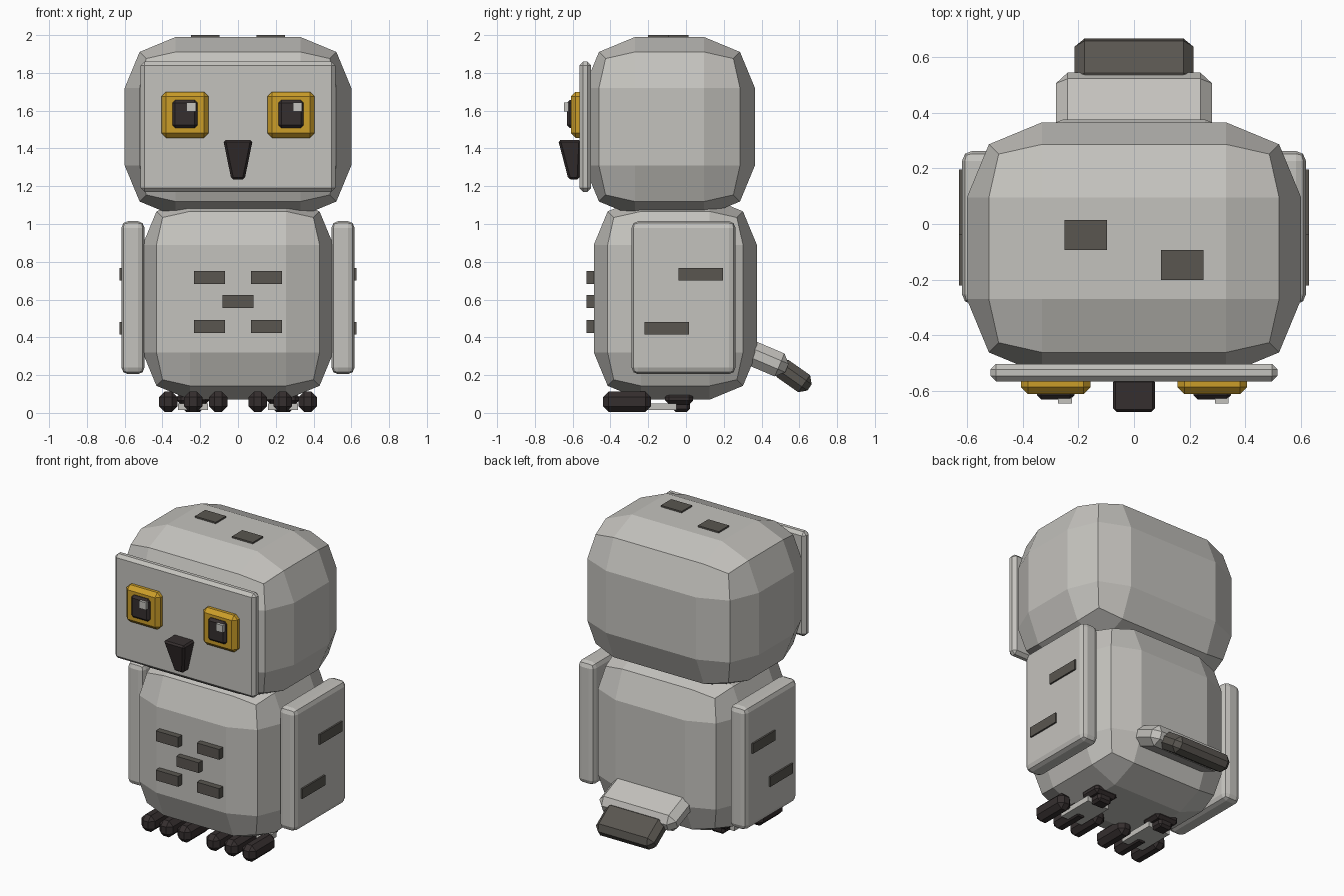
import bpy, bmesh
from math import radians
from mathutils import Matrix, Vector

cube = bpy.data.objects.get("Cube")
if cube:
    bpy.data.objects.remove(cube, do_unlink=True)


def material(name, color):
    m = bpy.data.materials.new(name)
    m.use_nodes = True
    rgba = (*color, 1)
    m.diffuse_color = rgba
    m.node_tree.nodes["Principled BSDF"].inputs["Base Color"].default_value = rgba
    return m


GREY = material("pale grey", (0.55, 0.54, 0.51))
SPOT = material("dark grey", (0.10, 0.092, 0.08))
BLACK = material("warm black", (0.036, 0.028, 0.028))
GOLD = material("gold", (0.60, 0.34, 0.022))


def block(name, mat, x, y, z, bevel=0.0, segments=1, tilt=0, shape=None):
    """Bevelled box from (min, max) ranges, optionally reshaped and tilted about x."""
    low, high = Vector((x[0], y[0], z[0])), Vector((x[1], y[1], z[1]))
    size, centre = high - low, (low + high) / 2
    bm = bmesh.new()
    bmesh.ops.create_cube(bm, size=1)
    for v in bm.verts:
        if shape:
            v.co = shape(v.co.copy())
        v.co = Vector(a * b for a, b in zip(v.co, size))
    if bevel:
        bmesh.ops.bevel(bm, geom=bm.edges[:], offset=bevel, offset_type='OFFSET',
                        segments=segments, profile=0.5, affect='EDGES', clamp_overlap=True)
    bm.transform(Matrix.Translation(centre) @ Matrix.Rotation(radians(tilt), 4, 'X'))
    bmesh.ops.recalc_face_normals(bm, faces=bm.faces[:])
    mesh = bpy.data.meshes.new(name)
    bm.to_mesh(mesh)
    bm.free()
    mesh.materials.append(mat)
    obj = bpy.data.objects.new(name, mesh)
    bpy.context.collection.objects.link(obj)
    return obj


def around(c, half):
    return (c - half, c + half)


def sided(s, a, b):
    return tuple(sorted((s * a, s * b)))


# Head and body: boxes with broad two-step rounding
block("head", GREY, (-0.6, 0.6), (-0.54, 0.365), (1.04, 1.99), 0.27, 2)
block("body", GREY, (-0.505, 0.505), (-0.488, 0.375), (0.07, 1.14), 0.25, 2)
block("face_plate", GREY, (-0.515, 0.515), (-0.565, -0.502), (1.17, 1.86), 0.02)


# Beak: tapers toward its lower end, rear stays near the face
def beak_taper(p):
    if p.z < 0:
        p.x *= 0.45
        p.y = -0.05 if p.y < 0 else 0.42
    return p


block("beak", BLACK, (-0.078, 0.078), (-0.677, -0.555), (1.235, 1.445), 0.012, shape=beak_taper)

# Parts found on both sides
for s, side in ((1, "left"), (-1, "right")):
    # Eye: gold surround, pupil and a small glint
    ex, ez = s * 0.281, 1.578
    block(side + "_eye", GOLD, around(ex, 0.125), (-0.61, -0.53), around(ez, 0.122), 0.025)
    block(side + "_pupil", BLACK, around(ex, 0.067), (-0.63, -0.57), around(ez + 0.004, 0.074), 0.015)
    block(side + "_glint", GREY, around(ex + 0.034, 0.025), (-0.645, -0.61), around(1.62, 0.024))

    # Wing with two feather marks
    block(side + "_wing", GREY, sided(s, 0.495, 0.617), (-0.288, 0.262), (0.205, 1.015), 0.035, 2)
    for i, (y, z) in enumerate(((0.078, 0.735), (-0.103, 0.447))):
        block(f"{side}_wing_mark_{i}", SPOT, sided(s, 0.6, 0.628), around(y, 0.118), around(z, 0.033))

    # Foot: three front toes, a pale sole and a hind claw
    for i in range(3):
        block(f"{side}_toe_{i}", BLACK, around(s * (0.105 + i * 0.132), 0.049),
              (-0.44, -0.185), (0.005, 0.113), 0.03)
    block(side + "_sole", GREY, around(s * 0.238, 0.08), (-0.3, -0.05), (0.014, 0.05))
    block(side + "_hind_claw", BLACK, around(s * 0.238, 0.085), (-0.11, 0.037), (0.045, 0.105), 0.02)
    block(side + "_claw_tip", BLACK, around(s * 0.238, 0.05), (-0.07, 0.02), (0.005, 0.08), 0.015)

# Chest marks
chest = [(x, z) for x in (-0.15, 0.15) for z in (0.717, 0.458)] + [(0, 0.589)]
for i, (x, z) in enumerate(chest):
    block(f"chest_mark_{i}", SPOT, around(x, 0.082), (-0.528, -0.47), around(z, 0.034))

# Crown marks
for i, (x, y) in enumerate(((-0.173, -0.04), (0.173, -0.147))):
    block(f"crown_mark_{i}", SPOT, around(x, 0.076), around(y, 0.054), (1.97, 2.0))

# Tail: pale base and a dark tip drooping further
block("tail_base", GREY, (-0.28, 0.28), around(0.41, 0.135), around(0.29, 0.066), 0.042, tilt=-23)
block("tail_tip", SPOT, (-0.213, 0.213), around(0.568, 0.105), around(0.195, 0.055), 0.035, tilt=-35)
